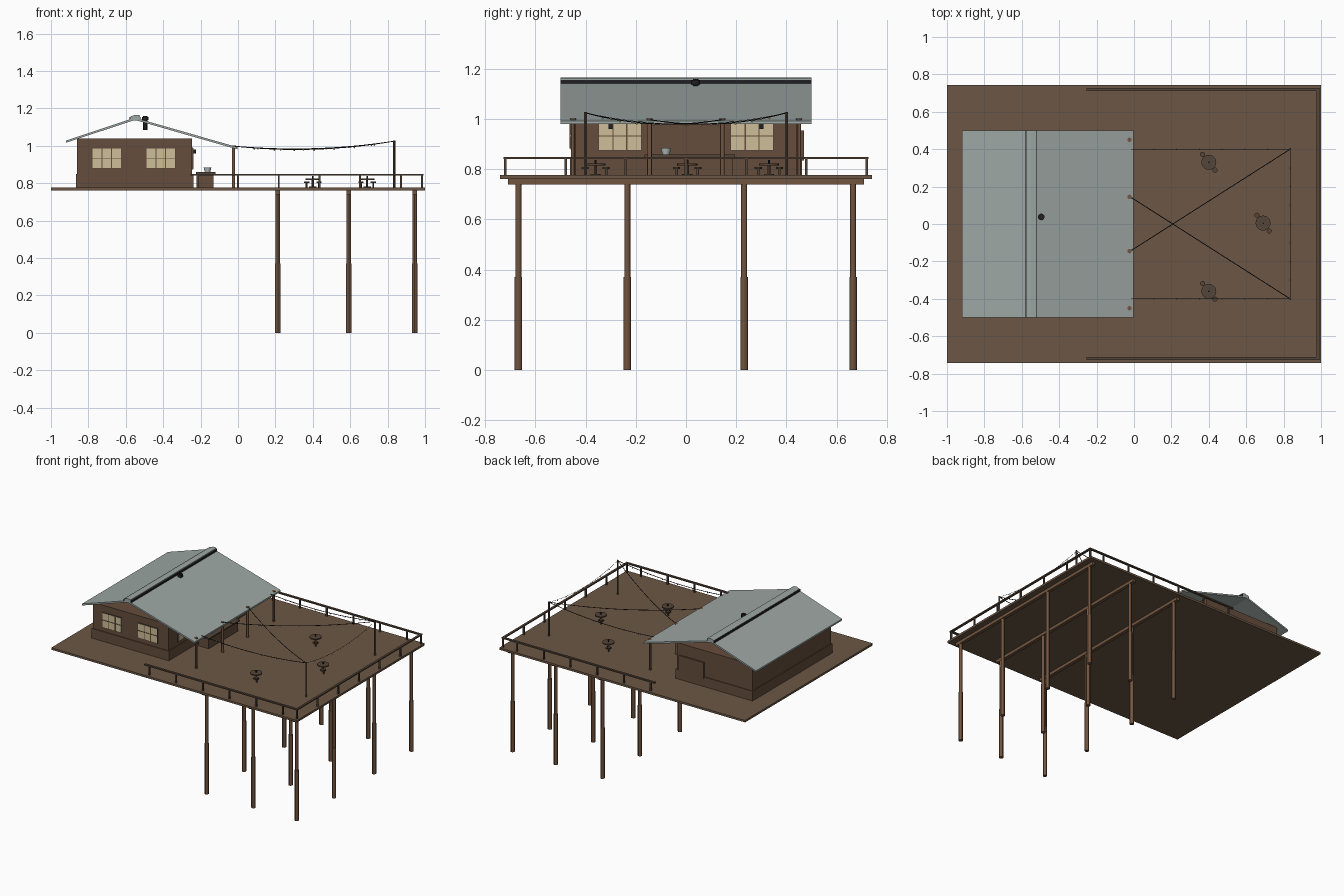
import bpy, math
from mathutils import Vector

cube = bpy.data.objects.get("Cube")
if cube:
    bpy.data.objects.remove(cube, do_unlink=True)


def material(name, rgb):
    m = bpy.data.materials.new(name)
    m.use_nodes = True
    col = (*rgb, 1)
    m.diffuse_color = col
    m.node_tree.nodes["Principled BSDF"].inputs["Base Color"].default_value = col
    return m


DECK = material("deck brown", (0.15, 0.095, 0.06))
WALL = material("wall brown", (0.13, 0.075, 0.045))
POST = material("post brown", (0.17, 0.09, 0.05))
DARK = material("dark wood", (0.09, 0.06, 0.04))
ROOF = material("roof grey", (0.34, 0.39, 0.37))
GLASS = material("window cream", (0.62, 0.52, 0.32))
BLACK = material("black metal", (0.015, 0.015, 0.018))
STEEL = material("pale steel", (0.5, 0.56, 0.56))
BULB = material("warm bulb", (0.8, 0.6, 0.3))


def finish(name, mat):
    ob = bpy.context.object
    ob.name = name
    ob.data.materials.append(mat)
    return ob


def box(name, mat, x, y, z):
    """Box from (low, high) pairs."""
    bpy.ops.mesh.primitive_cube_add(size=1, location=[sum(p) / 2 for p in (x, y, z)])
    ob = finish(name, mat)
    ob.scale = [p[1] - p[0] for p in (x, y, z)]
    return ob


def rod(name, mat, x, y, z, r, sides=12):
    """Upright cylinder between two heights."""
    bpy.ops.mesh.primitive_cylinder_add(vertices=sides, radius=r, depth=z[1] - z[0],
                                        location=(x, y, sum(z) / 2))
    ob = finish(name, mat)
    bpy.ops.object.shade_smooth_by_angle()
    return ob


def prism(name, mat, profile, y0, y1):
    """Extrude an x-z profile along y."""
    n = len(profile)
    verts = [(x, y, z) for y in (y0, y1) for x, z in profile]
    faces = [tuple(range(n)), tuple(reversed(range(n, 2 * n)))]
    faces += [(i, i + n, (i + 1) % n + n, (i + 1) % n) for i in range(n)]
    me = bpy.data.meshes.new(name)
    me.from_pydata(verts, [], faces)
    me.materials.append(mat)
    ob = bpy.data.objects.new(name, me)
    bpy.context.collection.objects.link(ob)
    return ob


FLOOR = 0.777

# Deck, cross beams and stilts
box("deck", DECK, (-1, 1), (-0.742, 0.742), (0.762, FLOOR))
for x in (0.213, 0.593, 0.945):
    box("cross_beam", POST, (x - 0.012, x + 0.012), (-0.71, 0.71), (0.74, 0.762))
    for y in (-0.668, -0.234, 0.232, 0.666):
        rod("stilt_upper", POST, x, y, (0.37, 0.742), 0.012)
        rod("stilt_lower", POST, x, y, (0, 0.37), 0.015)

# Railing on three sides
TOP = 0.85
for y in (-0.72, 0.72):
    box("side_rail", DARK, (-0.255, 0.99), (y - 0.008, y + 0.008), (TOP - 0.009, TOP))
    for i in range(6):
        x = -0.217 + 0.2175 * i
        box("rail_post", DARK, (x - 0.005, x + 0.005), (y - 0.005, y + 0.005), (FLOOR, TOP))
box("end_rail", DARK, (0.976, 0.992), (-0.728, 0.728), (TOP - 0.009, TOP))
for i in range(7):
    y = -0.72 + 0.24 * i
    box("end_rail_post", DARK, (0.979, 0.989), (y - 0.005, y + 0.005), (FLOOR, TOP))

# House body with wider base band
box("house_walls", WALL, (-0.86, -0.245), (-0.457, 0.457), (FLOOR, 1.04))
box("house_base", WALL, (-0.866, -0.239), (-0.463, 0.463), (FLOOR, 0.848))
box("rear_hatch", WALL, (-0.47, -0.27), (0.457, 0.47), (0.835, 0.955))


# Windows: frame, pane and glazing bars on the front and deck-side walls
def window(axis, face, a, b, z0, z1):
    sign = -1 if axis == "y" else 1

    def slab(name, mat, p, q, depth):
        d = tuple(sorted((face - sign * 0.002, face + sign * depth)))
        box(name, mat, *((p, d, q) if axis == "y" else (d, p, q)))

    slab("window_frame", DARK, (a - 0.004, b + 0.004), (z0 - 0.004, z1 + 0.004), 0.004)
    slab("window_pane", GLASS, (a, b), (z0, z1), 0.006)
    for k in (1, 2):
        c = a + (b - a) * k / 3
        slab("window_bar", WALL, (c - 0.0025, c + 0.0025), (z0, z1), 0.008)
    m = (z0 + z1) / 2
    slab("window_bar", WALL, (a, b), (m - 0.0025, m + 0.0025), 0.008)


for a in (-0.778, -0.488):
    window("y", -0.457, a, a + 0.152, 0.882, 0.985)
for a in (-0.347, 0.18):
    window("x", -0.245, a, a + 0.167, 0.877, 0.988)
for y in (-0.3, 0.3):
    box("wall_lamp", BLACK, (-0.245, -0.225), (y - 0.008, y + 0.008), (0.96, 0.98))

# Open-gabled roof, ridge cap and flue
T = 0.012
prism("roof_west", ROOF, [(-0.92, 1.016), (-0.55, 1.139), (-0.55, 1.139 + T), (-0.92, 1.016 + T)], -0.5, 0.5)
prism("roof_east", ROOF, [(-0.575, 1.145), (-0.003, 0.981), (-0.003, 0.981 + T), (-0.575, 1.145 + T)], -0.5, 0.5)
prism("ridge_cap", ROOF, [(-0.575, 1.135), (-0.525, 1.135), (-0.525, 1.163), (-0.55, 1.166), (-0.575, 1.157)], -0.5, 0.5)
for x in (-0.578, -0.523):
    box("ridge_seam", BLACK, (x - 0.003, x + 0.003), (-0.5, 0.5), (1.138, 1.155))
rod("flue", BLACK, -0.496, 0.038, (1.085, 1.16), 0.011)
rod("flue_cap", BLACK, -0.496, 0.038, (1.138, 1.155), 0.018)

# Porch posts holding the eave
for y in (-0.45, -0.145, 0.145, 0.45):
    rod("porch_post", POST, -0.024, y, (FLOOR, 1.0), 0.009)
    rod("porch_post_cap", POST, -0.024, y, (0.992, 1.002), 0.012)

# Bar counter with a basin
box("counter", WALL, (-0.212, -0.13), (-0.155, 0.185), (FLOOR, 0.85))
box("counter_top", DARK, (-0.225, -0.12), (-0.165, 0.195), (0.85, 0.859))
bpy.ops.mesh.primitive_cone_add(vertices=16, radius1=0.014, radius2=0.021, depth=0.025,
                                location=(-0.163, -0.08, 0.8715))
finish("basin", STEEL)
bpy.ops.object.shade_smooth_by_angle()

# Round tables, each with two stools
for tx, ty in ((0.4, 0.33), (0.4, -0.36), (0.69, 0.005)):
    rod("table_top", DARK, tx, ty, (0.816, 0.824), 0.04, 20)
    rod("table_leg", DARK, tx, ty, (FLOOR, 0.816), 0.006)
    rod("table_foot", DARK, tx, ty, (FLOOR, 0.782), 0.02)
    rod("table_candle", BLACK, tx, ty, (0.824, 0.838), 0.004)
    for s in (-1, 1):
        sx, sy = tx + s * 0.033, ty - s * 0.042
        rod("stool_seat", DARK, sx, sy, (0.802, 0.81), 0.014)
        rod("stool_leg", DARK, sx, sy, (FLOOR, 0.802), 0.005)


# Sagging light strings between the porch and two poles
def light_string(a, b, sag, r, count):
    a, b = Vector(a), Vector(b)

    def at(t):
        return a.lerp(b, t) - Vector((0, 0, 4 * sag * t * (1 - t)))

    cu = bpy.data.curves.new("light_string", "CURVE")
    cu.dimensions = "3D"
    cu.bevel_depth = r
    cu.bevel_resolution = 1
    cu.materials.append(BLACK)
    sp = cu.splines.new("POLY")
    sp.points.add(16)
    for i, p in enumerate(sp.points):
        p.co = (*at(i / 16), 1)
    bpy.context.collection.objects.link(bpy.data.objects.new("light_string", cu))
    for i in range(1, count):
        bpy.ops.mesh.primitive_uv_sphere_add(segments=8, ring_count=6, radius=0.004,
                                             location=at(i / count) - Vector((0, 0, 0.005)))
        finish("bulb", BULB)
        bpy.ops.object.shade_smooth()


PX, PZ = 0.835, 1.025
for s in (-1, 1):
    rod("string_pole", DARK, PX, s * 0.4, (FLOOR, PZ + 0.004), 0.006)
    light_string((-0.015, s * 0.4, 0.998), (PX, s * 0.4, PZ), 0.026, 0.0022, 7)
    light_string((-0.02, s * 0.145, 0.998), (PX, -s * 0.4, PZ), 0.03, 0.0022, 8)
light_string((PX, -0.4, PZ), (PX, 0.4, PZ), 0.045, 0.001, 8)
